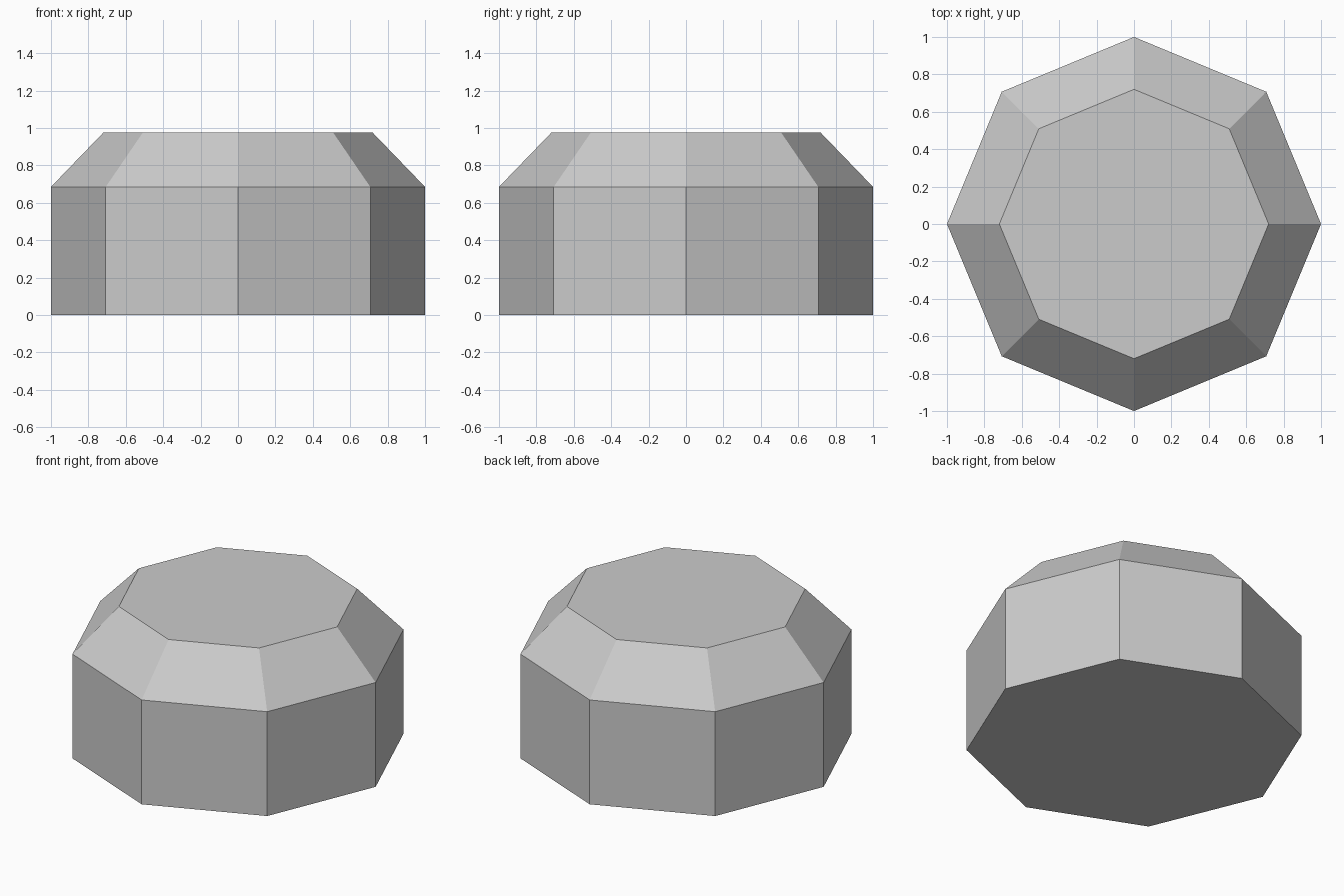
import bpy
import bmesh
from math import cos, sin, tau

default = bpy.data.objects.get("Cube")
if default:
    bpy.data.objects.remove(default, do_unlink=True)

SIDES = 8
# Radius and height of each ring, bottom to top
PROFILE = [(1.0, 0.0), (1.0, 0.685), (0.72, 0.975)]

# Single grey material
grey = bpy.data.materials.new("plain_grey")
colour = (0.6, 0.6, 0.6, 1.0)
grey.use_nodes = True
grey.diffuse_color = colour
grey.node_tree.nodes["Principled BSDF"].inputs["Base Color"].default_value = colour

# Octagonal block: straight walls, sloped shoulder, flat caps
bm = bmesh.new()
rings = [[bm.verts.new((r * cos(tau * i / SIDES), r * sin(tau * i / SIDES), z))
          for i in range(SIDES)] for r, z in PROFILE]
for low, high in zip(rings, rings[1:]):
    for i in range(SIDES):
        j = (i + 1) % SIDES
        bm.faces.new((low[i], low[j], high[j], high[i]))
bm.faces.new(rings[0][::-1])
bm.faces.new(rings[-1])

mesh = bpy.data.meshes.new("bevelled_octagonal_block")
bm.to_mesh(mesh)
bm.free()
mesh.materials.append(grey)
block = bpy.data.objects.new("bevelled_octagonal_block", mesh)
bpy.context.collection.objects.link(block)
